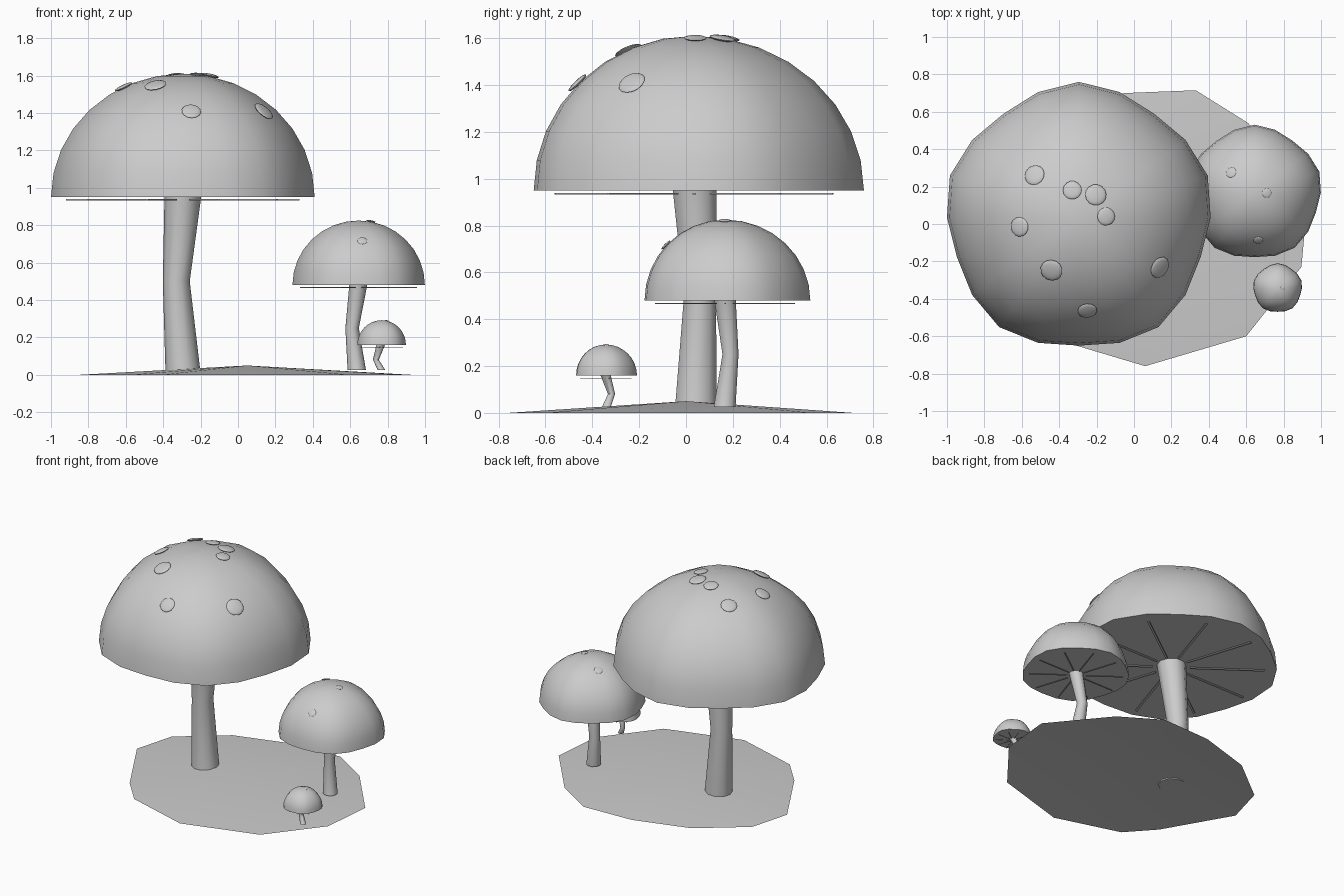
import bpy, bmesh, math
from mathutils import Vector, Matrix

if "Cube" in bpy.data.objects:
    bpy.data.objects.remove(bpy.data.objects["Cube"])

grey = bpy.data.materials.new("plain grey")
grey.diffuse_color = (0.6, 0.6, 0.6, 1)
grey.use_nodes = True
grey.node_tree.nodes["Principled BSDF"].inputs["Base Color"].default_value = grey.diffuse_color


def make(name, bm, angle=None):
    bmesh.ops.recalc_face_normals(bm, faces=bm.faces)
    me = bpy.data.meshes.new(name)
    bm.to_mesh(me)
    bm.free()
    ob = bpy.data.objects.new(name, me)
    bpy.context.collection.objects.link(ob)
    me.materials.append(grey)
    if angle:
        bpy.ops.object.select_all(action='DESELECT')
        ob.select_set(True)
        bpy.context.view_layer.objects.active = ob
        bpy.ops.object.shade_smooth_by_angle(angle=math.radians(angle))
    return ob


def bridge(bm, a, b):
    n = len(a)
    for i in range(n):
        bm.faces.new((a[i], a[(i + 1) % n], b[(i + 1) % n], b[i]))


def wobble(t):
    return 1 + 0.028 * math.sin(5 * t)


# Domed cap with a slightly five-lobed outline and flat underside
def cap(name, c, r, h, segs=20, rings=8):
    bm = bmesh.new()
    loops = []
    for j in range(rings):
        p = math.pi / 2 * j / rings
        loops.append([bm.verts.new((c[0] + r * wobble(t) * math.cos(p) * math.cos(t),
                                    c[1] + r * wobble(t) * math.cos(p) * math.sin(t),
                                    c[2] + h * math.sin(p)))
                      for t in (2 * math.pi * i / segs for i in range(segs))])
    for a, b in zip(loops, loops[1:]):
        bridge(bm, a, b)
    top = bm.verts.new((c[0], c[1], c[2] + h))
    for i in range(segs):
        bm.faces.new((loops[-1][i], loops[-1][(i + 1) % segs], top))
    bm.faces.new(loops[0])
    make(name, bm, 50)


# Bent stem through three rings (x, y, z, radius)
def stem(name, pts, segs=10):
    bm = bmesh.new()
    loops = [[bm.verts.new((x + r * math.cos(2 * math.pi * i / segs),
                            y + r * math.sin(2 * math.pi * i / segs), z))
              for i in range(segs)] for x, y, z, r in pts]
    for a, b in zip(loops, loops[1:]):
        bridge(bm, a, b)
    bm.faces.new(loops[0])
    bm.faces.new(loops[-1])
    make(name, bm, 50)


# Ten thin radial gills just below the cap
def gills(name, c, z, r):
    bm = bmesh.new()
    for i in range(10):
        m = (Matrix.Translation((c[0], c[1], z)) @ Matrix.Rotation(i * math.pi / 5, 4, 'Z')
             @ Matrix.Translation((r * 0.6, 0, 0)) @ Matrix.Diagonal((r * 0.8, r * 0.022, r * 0.012, 1)))
        bmesh.ops.create_cube(bm, size=1, matrix=m)
    make(name, bm)


# Flattened spots lying on the dome
def spots(name, c, r, h, items):
    bm = bmesh.new()
    for x, y, s in items:
        dx, dy = x - c[0], y - c[1]
        k = r * wobble(math.atan2(dy, dx))
        dz = h * math.sqrt(1 - (dx * dx + dy * dy) / k ** 2)
        n = Vector((dx / r ** 2, dy / r ** 2, dz / h ** 2)).normalized()
        m = (Matrix.Translation(Vector((x, y, c[2] + dz)) + n * s * 0.1)
             @ n.to_track_quat('Z', 'Y').to_matrix().to_4x4() @ Matrix.Diagonal((1, 1, 0.2, 1)))
        bmesh.ops.create_uvsphere(bm, u_segments=14, v_segments=8, radius=s, matrix=m)
    make(name, bm, 60)


# Low ground mound: open fan with an irregular rim
rim = [(.93, .15), (.61, .54), (.33, .715), (-.05, .70), (-.45, .58), (-.77, .33),
       (-.85, .04), (-.58, -.43), (-.41, -.62), (.06, -.76), (.6, -.6), (.895, -.23)]
bm = bmesh.new()
vs = [bm.verts.new((x, y, 0)) for x, y in rim]
mid = bm.verts.new((0.05, 0, 0.05))
for i in range(len(vs)):
    bm.faces.new((vs[i], vs[(i + 1) % len(vs)], mid))
make("ground_mound", bm, 30)

# Mushrooms: cap centre, radius, height, stem rings, gill height, spots
shrooms = {
    "large": ((-.295, .035, .95), .705, .66,
              [(-.295, .042, .025, .093), (-.33, .06, .5, .072), (-.295, .037, .95, .098)], .936,
              [(-.53, .26, .055), (-.33, .18, .05), (-.205, .155, .057), (-.15, .04, .048),
               (-.61, -.015, .052), (-.44, -.245, .06), (.135, -.23, .06), (-.25, -.46, .052)]),
    "medium": ((.645, .167, .48), .354, .345,
               [(.635, .165, .025, .049), (.61, .19, .25, .036), (.643, .167, .48, .048)], .467,
               [(.52, .275, .029), (.71, .165, .025), (.665, -.085, .026)]),
    "small": ((.768, -.343, .16), .13, .132,
              [(.768, -.34, .025, .02), (.737, -.318, .08, .016), (.763, -.343, .16, .023)], .148,
              [(.795, -.34, .011)]),
}
for n, (c, r, h, path, gz, sp) in shrooms.items():
    cap(n + "_cap", c, r, h)
    stem(n + "_stem", path)
    gills(n + "_gills", c, gz, r * 0.885)
    spots(n + "_spots", c, r, h, sp)
